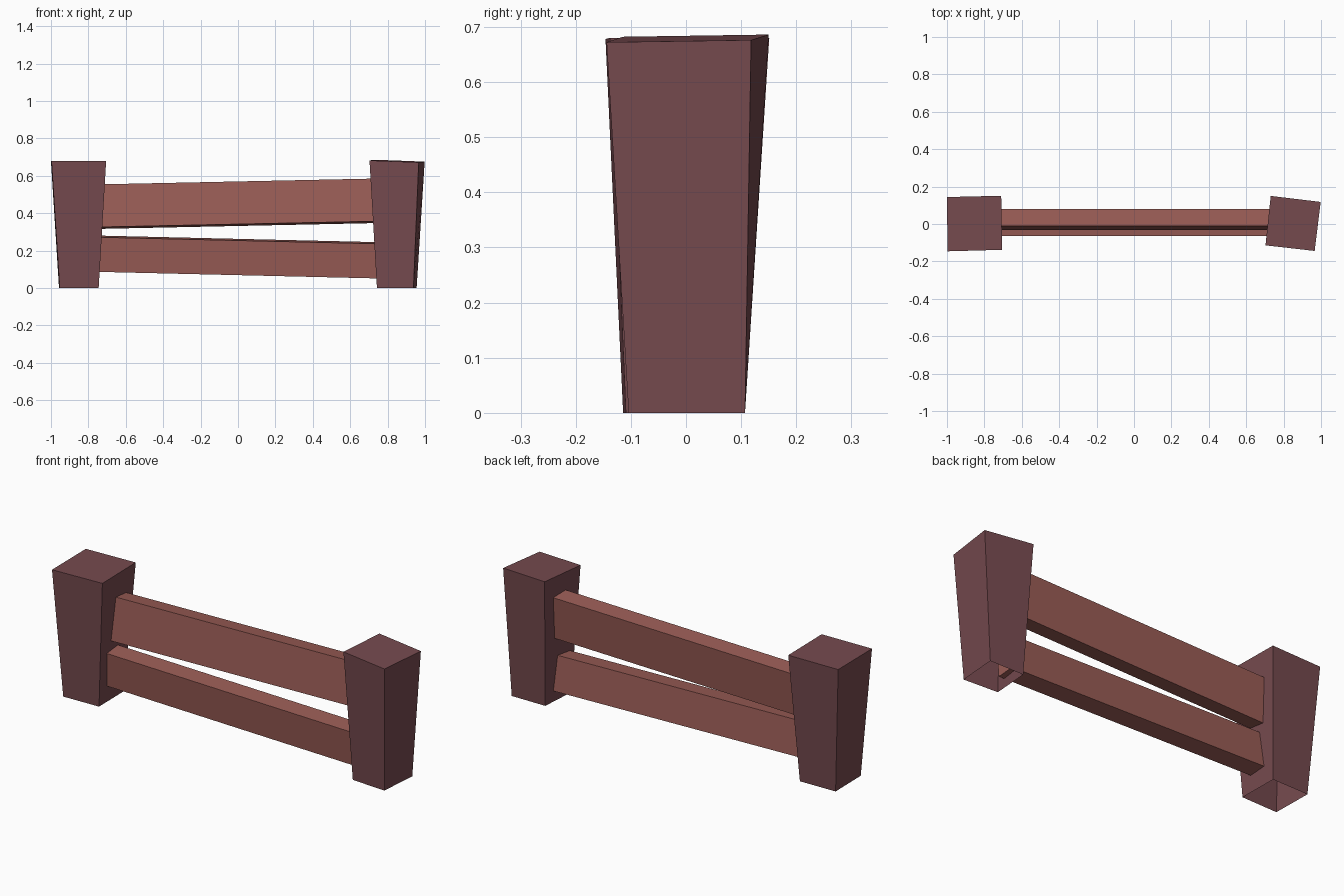
import bpy, bmesh

if "Cube" in bpy.data.objects:
    bpy.data.objects.remove(bpy.data.objects["Cube"])


def material(name, rgb):
    m = bpy.data.materials.new(name)
    m.diffuse_color = (*rgb, 1)
    m.use_nodes = True
    m.node_tree.nodes["Principled BSDF"].inputs["Base Color"].default_value = m.diffuse_color
    return m


post_wood = material("dark post wood", (0.181, 0.069, 0.078))
rail_wood = material("red rail wood", (0.323, 0.109, 0.093))


def loft(name, start, end, mat, open_start=False):
    """Join two matching quads into a box; optionally leave the start open."""
    bm = bmesh.new()
    a = [bm.verts.new(p) for p in start]
    b = [bm.verts.new(p) for p in end]
    for i in range(4):
        j = (i + 1) % 4
        bm.faces.new((a[i], a[j], b[j], b[i]))
    bm.faces.new(b)
    cap = bm.faces.new(a[::-1])
    bmesh.ops.recalc_face_normals(bm, faces=bm.faces)
    if open_start:
        bmesh.ops.delete(bm, geom=[cap], context='FACES_ONLY')
    me = bpy.data.meshes.new(name)
    bm.to_mesh(me)
    bm.free()
    me.materials.append(mat)
    ob = bpy.data.objects.new(name, me)
    bpy.context.collection.objects.link(ob)
    return ob


# Posts: flared upwards, slightly twisted, open underneath
loft("left_post",
     [(-0.953, -0.114, 0), (-0.745, -0.109, 0), (-0.748, 0.107, 0), (-0.957, 0.104, 0)],
     [(-0.997, -0.146, 0.678), (-0.705, -0.138, 0.68), (-0.71, 0.151, 0.68), (-1.0, 0.144, 0.678)],
     post_wood, True)
loft("right_post",
     [(0.938, -0.104, 0), (0.955, 0.107, 0), (0.757, 0.107, 0), (0.743, -0.092, 0)],
     [(0.966, -0.144, 0.672), (0.998, 0.118, 0.676), (0.731, 0.15, 0.686), (0.703, -0.114, 0.682)],
     post_wood, True)


def rail(name, section, slope, reach=0.775):
    """Sweep a leaning y/z section between the posts with a gentle slope."""
    ends = [[(x, y, z + slope * x) for y, z in section] for x in (-reach, reach)]
    loft(name, *ends, rail_wood)


# Rails: the upper leans back and rises, the lower leans forward and falls
rail("upper_rail", [(-0.033, 0.342), (0.057, 0.332), (0.08, 0.56), (-0.01, 0.57)], 0.021)
rail("lower_rail", [(-0.046, 0.069), (0.049, 0.077), (0.03, 0.263), (-0.065, 0.254)], -0.0235)
